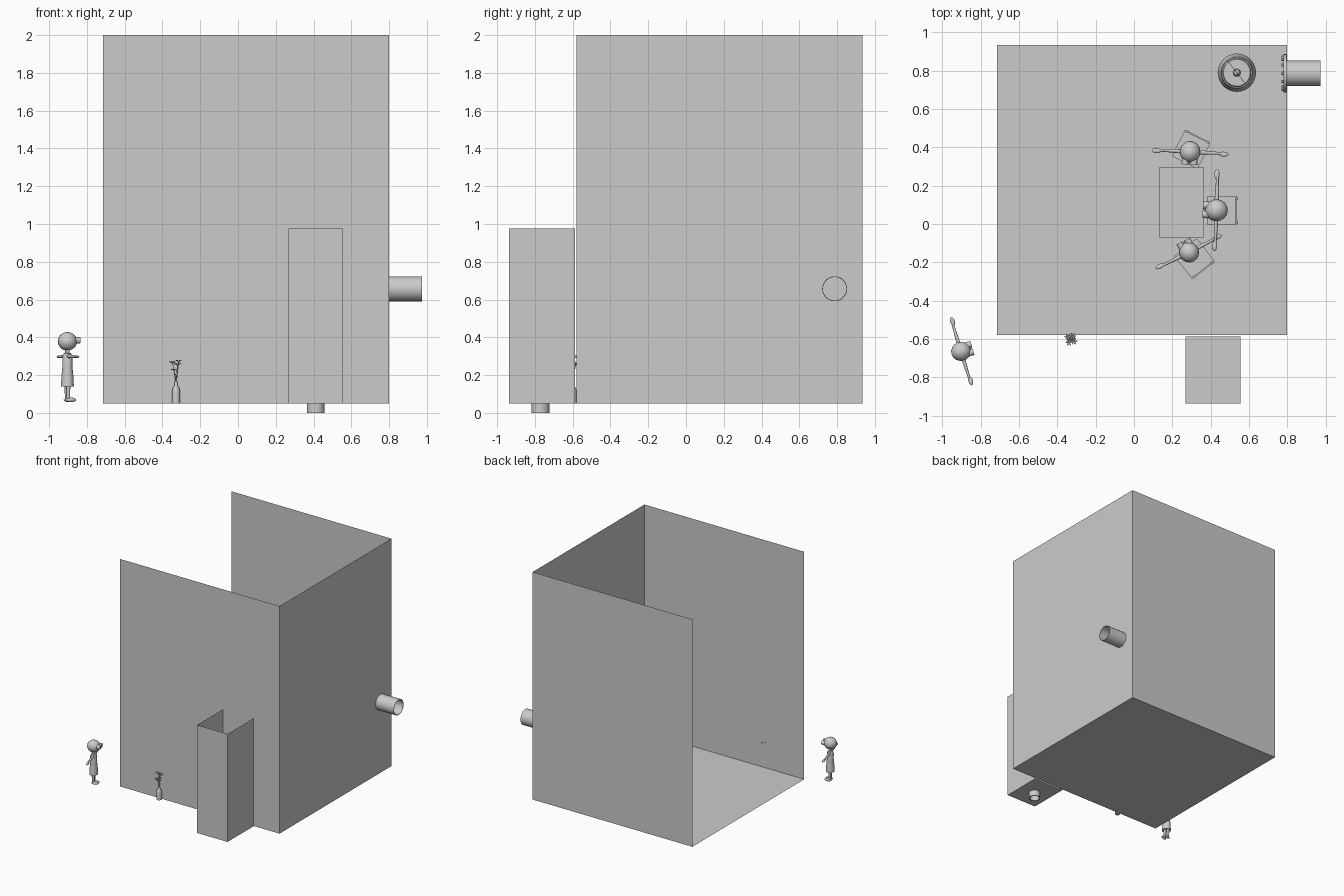
import bpy, bmesh, math
from mathutils import Matrix, Vector

if "Cube" in bpy.data.objects:
    bpy.data.objects.remove(bpy.data.objects["Cube"])

grey = bpy.data.materials.new("plain_grey")
grey.diffuse_color = (0.6, 0.6, 0.6, 1)
grey.use_nodes = True
grey.node_tree.nodes["Principled BSDF"].inputs["Base Color"].default_value = grey.diffuse_color
FLOOR = 0.05


def finish(name, bm, place=Matrix(), smooth=True):
    me = bpy.data.meshes.new(name)
    bm.to_mesh(me)
    bm.free()
    me.materials.append(grey)
    if smooth:
        me.polygons.foreach_set("use_smooth", [True] * len(me.polygons))
        me.set_sharp_from_angle(angle=math.radians(35))
    ob = bpy.data.objects.new(name, me)
    ob.matrix_world = place
    bpy.context.collection.objects.link(ob)
    return ob


def place_at(x, y, z=FLOOR, turn=0, scale=1):
    return (Matrix.Translation((x, y, z)) @ Matrix.Rotation(math.radians(turn), 4, 'Z')
            @ Matrix.Scale(scale, 4))


def box(bm, lo, hi):
    lo, hi = Vector(lo), Vector(hi)
    m = Matrix.Translation((lo + hi) / 2) @ Matrix.Diagonal((*(hi - lo), 1))
    bmesh.ops.create_cube(bm, size=1, matrix=m)


def rod(bm, a, b, r1, r2=None, sides=12):
    a, b = Vector(a), Vector(b)
    d = b - a
    m = Matrix.Translation((a + b) / 2) @ d.to_track_quat('Z', 'Y').to_matrix().to_4x4()
    bmesh.ops.create_cone(bm, cap_ends=True, segments=sides, radius1=r1,
                          radius2=r1 if r2 is None else r2, depth=d.length, matrix=m)


def ball(bm, c, size, rot=Matrix()):
    m = Matrix.Translation(c) @ rot @ Matrix.Diagonal((*size, 1))
    bmesh.ops.create_uvsphere(bm, u_segments=16, v_segments=10, radius=1, matrix=m)


def lathe(bm, profile, sides=24, sy=1, closed=False):
    rings = [[bm.verts.new((r * math.cos(2 * math.pi * i / sides),
                            sy * r * math.sin(2 * math.pi * i / sides), z))
              for i in range(sides)] for r, z in profile]
    pairs = list(zip(rings, rings[1:]))
    if closed:
        pairs.append((rings[-1], rings[0]))
    for p, q in pairs:
        for i in range(sides):
            j = (i + 1) % sides
            bm.faces.new((p[i], p[j], q[j], q[i]))
    bmesh.ops.recalc_face_normals(bm, faces=bm.faces)


def sheet(name, *pts):
    bm = bmesh.new()
    bm.faces.new([bm.verts.new(p) for p in pts])
    finish(name, bm, smooth=False)


def wall(name, x0, y0, x1, y1, top):
    sheet(name, (x0, y0, FLOOR), (x1, y1, FLOOR), (x1, y1, top), (x0, y0, top))


def floor(name, x0, y0, x1, y1):
    sheet(name, (x0, y0, FLOOR), (x1, y0, FLOOR), (x1, y1, FLOOR), (x0, y1, FLOOR))


# Large room, open at the top and on the left
X0, X1, Y0, Y1 = -0.715, 0.80, -0.58, 0.935
floor("room_floor", X0, Y0, X1, Y1)
wall("room_front_wall", X0, Y0, X1, Y0, 2.0)
wall("room_right_wall", X1, Y0, X1, Y1, 2.0)
wall("room_back_wall", X1, Y1, X0, Y1, 2.0)

# Small booth in front, open at the top and back
floor("booth_floor", 0.268, -0.937, 0.557, -0.588)
wall("booth_front_wall", 0.268, -0.937, 0.557, -0.937, 0.975)
wall("booth_right_wall", 0.557, -0.937, 0.557, -0.588, 0.975)
wall("booth_left_wall", 0.268, -0.588, 0.268, -0.937, 0.975)

# Drain under the booth
bm = bmesh.new()
lathe(bm, [(0.047, 0), (0.047, 0.051), (0.039, 0.051), (0.039, 0)], 32, closed=True)
finish("drain_pipe", bm, place_at(0.412, -0.77, 0))

# Wall pipe with bolted flange
to_x = Matrix.Translation((0.78, 0.787, 0.657)) @ Matrix.Rotation(math.pi / 2, 4, 'Y')
bm = bmesh.new()
lathe(bm, [(0.066, 0), (0.066, 0.193), (0.062, 0.193), (0.062, 0)], 32, closed=True)
finish("wall_pipe", bm, to_x)
bm = bmesh.new()
lathe(bm, [(0.1, 0), (0.1, 0.017), (0.062, 0.017), (0.062, 0)], 32, closed=True)
for i in range(12):
    a = math.tau * i / 12
    c, s = 0.084 * math.cos(a), 0.084 * math.sin(a)
    rod(bm, (c, s, -0.01), (c, s, 0.002), 0.008, sides=6)
finish("pipe_flange", bm, to_x)

# Floor lamp in the corner
lamp = place_at(0.537, 0.79)
bm = bmesh.new()
lathe(bm, [(0.1, 0.36), (0.082, 0.48), (0.079, 0.48), (0.097, 0.36)], 32, closed=True)
finish("lamp_shade", bm, lamp)
bm = bmesh.new()
rod(bm, (0, 0, 0), (0, 0, 0.012), 0.075, 0.07, 32)
rod(bm, (0, 0, 0.012), (0, 0, 0.4), 0.007)
rod(bm, (0, 0, 0.4), (0, 0, 0.42), 0.022)
ball(bm, (0, 0, 0.44), (0.018, 0.018, 0.025))
rod(bm, (-0.05, 0.065, 0.475), (0.05, -0.065, 0.475), 0.0015, sides=6)
finish("lamp_stand", bm, lamp)

# Table
bm = bmesh.new()
box(bm, (0.13, -0.07, 0.205), (0.365, 0.295, 0.218))
for x in (0.137, 0.346):
    for y in (-0.063, 0.276):
        box(bm, (x, y, FLOOR), (x + 0.012, y + 0.012, 0.205))
finish("table", bm, smooth=False)


# Chair facing +x
def chair(name, x, y, turn):
    bm = bmesh.new()
    box(bm, (-0.075, -0.075, 0.105), (0.075, 0.075, 0.115))
    for s in (-1, 1):
        box(bm, (0.058, s * 0.066 - 0.006, 0), (0.07, s * 0.066 + 0.006, 0.105))
        box(bm, (-0.082, s * 0.062 - 0.007, 0), (-0.068, s * 0.062 + 0.007, 0.25))
    for z in (0.15, 0.185, 0.22):
        box(bm, (-0.079, -0.06, z), (-0.071, 0.06, z + 0.02))
    finish(name, bm, place_at(x, y, FLOOR, turn), smooth=False)


# Figure facing +x with arms held out
def figure(tag, x, y, z, turn, scale):
    put = place_at(x, y, z, turn, scale)
    bm = bmesh.new()
    ball(bm, (0, 0, 0.322), (0.052, 0.05, 0.049))
    rod(bm, (0, 0, 0.25), (0, 0, 0.29), 0.012)
    finish(tag + "_head", bm, put)
    bm = bmesh.new()
    for s in (-1, 1):
        rod(bm, (0.035, s * 0.021, 0.327), (0.062, s * 0.021, 0.327), 0.017, sides=16)
    rod(bm, (0.052, -0.01, 0.327), (0.052, 0.01, 0.327), 0.005, sides=8)
    finish(tag + "_goggles", bm, put)
    bm = bmesh.new()
    lathe(bm, [(0.0, 0.09), (0.034, 0.082), (0.031, 0.14), (0.026, 0.19),
               (0.027, 0.235), (0.02, 0.258), (0.0, 0.265)], 20, sy=1.1)
    bmesh.ops.remove_doubles(bm, verts=bm.verts, dist=1e-5)
    finish(tag + "_dress", bm, put)
    bm = bmesh.new()
    for s in (-1, 1):
        rod(bm, (0, s * 0.02, 0.243), (0, s * 0.15, 0.24), 0.011, 0.006)
        ball(bm, (0.003, s * 0.162, 0.24), (0.012, 0.024, 0.006))
        rod(bm, (0, s * 0.015, 0.015), (0, s * 0.015, 0.1), 0.009, 0.012)
        ball(bm, (0.014, s * 0.016, 0.012), (0.03, 0.012, 0.012))
    finish(tag + "_limbs", bm, put)


chair("back_chair", 0.298, 0.388, -117)
chair("right_chair", 0.46, 0.07, 180)
chair("front_chair", 0.315, -0.18, 128)
figure("back_figure", 0.293, 0.377, FLOOR, -93, 1.08)
figure("right_figure", 0.43, 0.072, FLOOR - 0.001, 178, 1.15)
figure("front_figure", 0.287, -0.147, FLOOR, 117, 1.04)
figure("outside_figure", -0.903, -0.665, 0.057, 17, 1.0)

# Bottle with flowers
vase = place_at(-0.328, -0.6)
bm = bmesh.new()
lathe(bm, [(0.0, 0.0), (0.021, 0.001), (0.021, 0.065), (0.018, 0.08),
           (0.009, 0.095), (0.008, 0.115), (0.006, 0.115)], 20)
bmesh.ops.remove_doubles(bm, verts=bm.verts, dist=1e-5)
finish("bottle", bm, vase)
stems, petals = bmesh.new(), bmesh.new()
for x, y, z in ((-0.018, 0.012, 0.215), (0.014, -0.012, 0.222), (-0.012, -0.018, 0.175),
                (0.008, 0.016, 0.205)):
    rod(stems, (0, 0, 0.09), (x * 0.4, y * 0.4, 0.15), 0.002, sides=6)
    rod(stems, (x * 0.4, y * 0.4, 0.15), (x, y, z), 0.002, sides=6)
    ball(petals, (x, y, z), (0.004, 0.004, 0.004))
    for i in range(6):
        turn = Matrix.Rotation(math.tau * i / 6, 4, 'Z') @ Matrix.Rotation(-0.4, 4, 'Y')
        tip = turn @ Vector((0.01, 0, 0))
        ball(petals, Vector((x, y, z)) + tip, (0.01, 0.004, 0.0015), turn)
finish("flower_stems", stems, vase)
finish("flower_petals", petals, vase)
